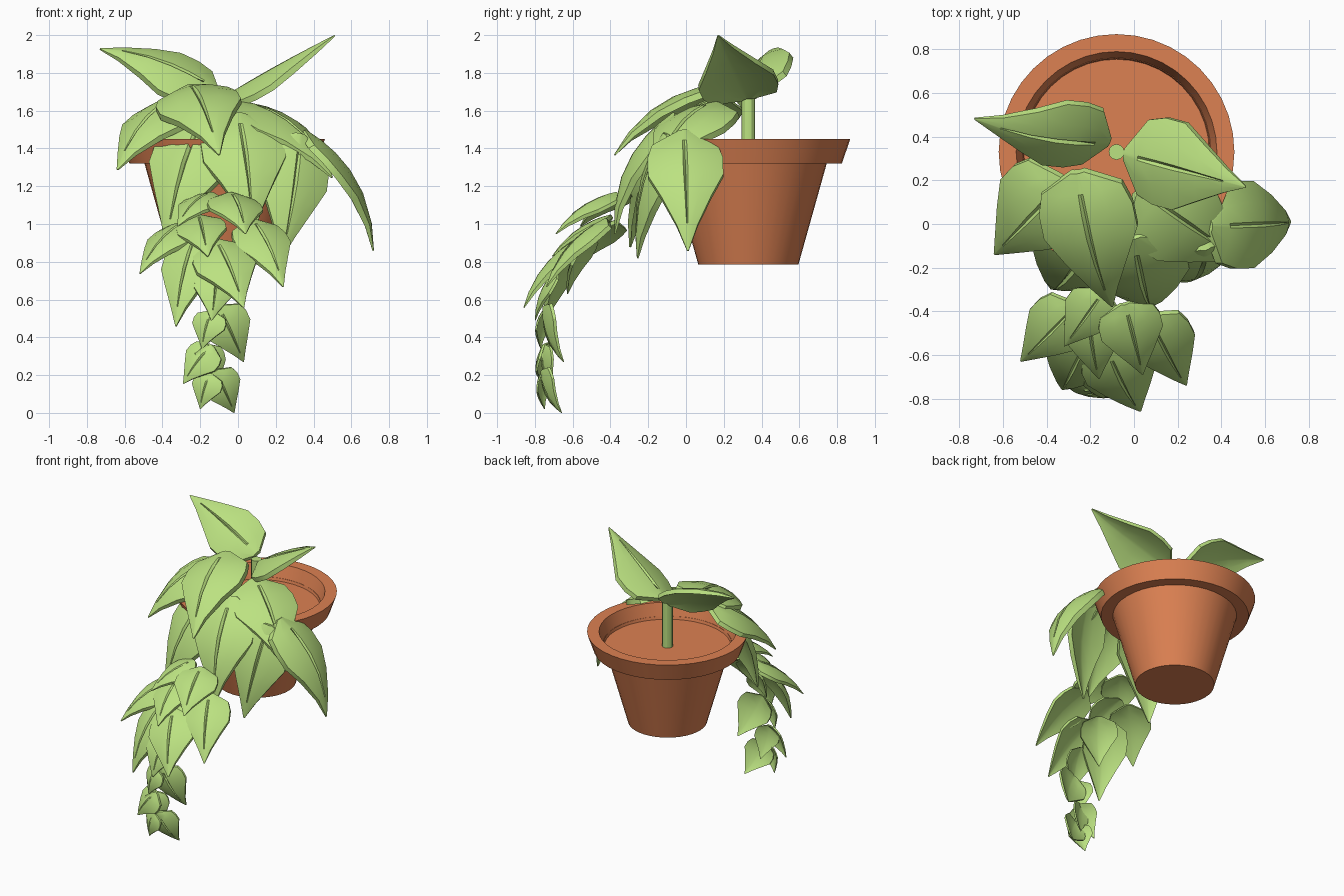
import bpy, bmesh, math
from mathutils import Vector

if "Cube" in bpy.data.objects:
    bpy.data.objects.remove(bpy.data.objects["Cube"])


def material(name, col):
    m = bpy.data.materials.new(name)
    m.diffuse_color = (*col, 1)
    m.use_nodes = True
    m.node_tree.nodes["Principled BSDF"].inputs["Base Color"].default_value = m.diffuse_color
    return m


CLAY = material("clay", (0.72, 0.22, 0.085))
GREEN = material("leaf_green", (0.50, 0.76, 0.22))


def finish(bm, name, mat, angle):
    bmesh.ops.recalc_face_normals(bm, faces=bm.faces)
    me = bpy.data.meshes.new(name)
    bm.to_mesh(me)
    bm.free()
    me.materials.append(mat)
    me.shade_smooth()
    me.set_sharp_from_angle(angle=math.radians(angle))
    ob = bpy.data.objects.new(name, me)
    bpy.context.collection.objects.link(ob)
    return ob


def lathe(name, profile, centre, mat, steps):
    bm = bmesh.new()
    vs = [bm.verts.new((r, 0, z)) for r, z in profile]
    es = [bm.edges.new(p) for p in zip(vs, vs[1:])]
    bmesh.ops.spin(bm, geom=vs + es, axis=(0, 0, 1), cent=(0, 0, 0),
                   steps=steps, angle=math.tau)
    bmesh.ops.remove_doubles(bm, verts=bm.verts, dist=1e-4)
    bmesh.ops.translate(bm, verts=bm.verts, vec=(*centre, 0))
    return finish(bm, name, mat, 30)


# Half-width of the leaf outline along its length
OUTLINE = [(0, .14), (.12, .86), (.25, 1), (.41, 1), (.60, .66), (.82, .28), (1, .02)]
COLUMNS = [-1, -.5, -.06, 0, .06, .5, 1]


def leaf(name, base, tip, normal, width, bulge=.1):
    """Pointed leaf with arched length, drooping sides and a grooved midrib."""
    b, t = Vector(base), Vector(tip)
    length = (t - b).length
    u = (t - b).normalized()
    n = Vector(normal)
    n = (n - u * n.dot(u)).normalized()
    w = u.cross(n)
    bm = bmesh.new()
    layers = []
    for under in (0, 1):
        rows = []
        for k, half in OUTLINE:
            mid = b.lerp(t, k) + n * (bulge * length * 4 * k * (1 - k))
            mid -= n * under * length * (.05 if k < .8 else .035 if k < 1 else .01)
            row = []
            for s in COLUMNS:
                groove = .025 * length if not under and s == 0 and .15 < k < .7 else 0
                drop = .13 * width * half * s * s + groove
                row.append(bm.verts.new(mid + w * (s * half * width / 2) - n * drop))
            rows.append(row)
        for r0, r1 in zip(rows, rows[1:]):
            for i in range(len(COLUMNS) - 1):
                bm.faces.new((r0[i], r0[i + 1], r1[i + 1], r1[i]))
        # Rim runs down one side and back up the other
        layers.append([r[0] for r in rows] + rows[-1][1:]
                      + [r[-1] for r in rows[-2::-1]] + rows[0][-2:0:-1])
    top, low = layers
    for i in range(len(top)):
        bm.faces.new((top[i - 1], top[i], low[i], low[i - 1]))
    return finish(bm, name, GREEN, 32)


# Pot with flared rim, inner ledge and soil surface
CENTRE = (-.08, .33)
lathe("pot", [(0, .785), (.265, .785), (.415, 1.32), (.495, 1.32), (.54, 1.45),
              (.46, 1.45), (.432, 1.36), (.43, 1.36), (.425, 1.34), (0, 1.34)],
      CENTRE, CLAY, 40)

# Upright stem
lathe("stem", [(0, 1.33), (.036, 1.33), (.036, 1.69), (0, 1.69)], CENTRE, GREEN, 12)

# Leaves: base, tip, facing direction, width, arch
LARGE = [
    ((-.11, .37, 1.71), (-.73, .48, 1.93), (.1, -.6, .8), .36, .09),
    ((-.05, .32, 1.69), (.51, .17, 2.0), (-.5, -.1, .87), .41, .01),
    ((-.26, .23, 1.74), (-.1, -.38, 1.37), (-.1, -.5, .85), .44, .14),
    ((-.32, .19, 1.68), (-.64, -.14, 1.29), (-.38, -.4, .82), .44, .11),
    ((.03, .15, 1.65), (.5, -.17, 1.25), (.4, -.3, .85), .44, .12),
    ((.36, -.01, 1.50), (.72, .01, .86), (.85, 0, .5), .40, .14),
    ((.33, -.12, 1.48), (.23, -.26, .82), (.3, -.9, .3), .38, .08),
    ((-.18, -.05, 1.58), (-.38, -.30, .88), (-.3, -.85, .35), .44, .11),
    ((.0, -.07, 1.59), (.08, -.38, .95), (.08, -.85, .4), .44, .14),
]
MIDDLE = [
    ((-.27, -.38, 1.02), (-.52, -.63, .74), (-.4, -.5, .75), .28),
    ((-.14, -.31, 1.17), (-.32, -.56, .99), (-.3, -.5, .8), .24),
    ((-.04, -.37, 1.17), (.04, -.69, .95), (.15, -.5, .85), .29),
    ((-.21, -.40, 1.05), (-.16, -.71, .83), (-.1, -.5, .85), .26),
    ((.07, -.43, 1.03), (.24, -.74, .67), (.2, -.7, .66), .30),
    ((-.22, -.54, .95), (-.33, -.76, .46), (-.35, -.85, .3), .30),
    ((-.12, -.58, .92), (.03, -.86, .56), (.1, -.8, .55), .33),
    ((-.12, -.52, .93), (-.22, -.63, .63), (-.3, -.85, .3), .26),
]
TRAILING = [
    ((-.11, -.69, .76), (-.14, -.80, .49), (.1, -.9, .3), .22),
    ((-.14, -.76, .54), (-.19, -.77, .34), (-.4, -.9, .1), .19),
    ((-.10, -.76, .56), (.03, -.65, .27), (.15, -1, -.1), .25),
    ((-.14, -.76, .36), (-.29, -.76, .155), (-.4, -.9, .1), .20),
    ((-.16, -.76, .36), (-.12, -.70, .12), (.3, -.9, 0), .17),
    ((-.15, -.77, .21), (-.20, -.75, .02), (-.4, -.9, 0), .17),
    ((-.12, -.77, .22), (-.02, -.66, 0), (.2, -1, -.1), .21),
]
for group, rows in (("large_leaf", LARGE), ("middle_leaf", MIDDLE), ("trailing_leaf", TRAILING)):
    for i, args in enumerate(rows, 1):
        leaf(f"{group}_{i}", *args)
